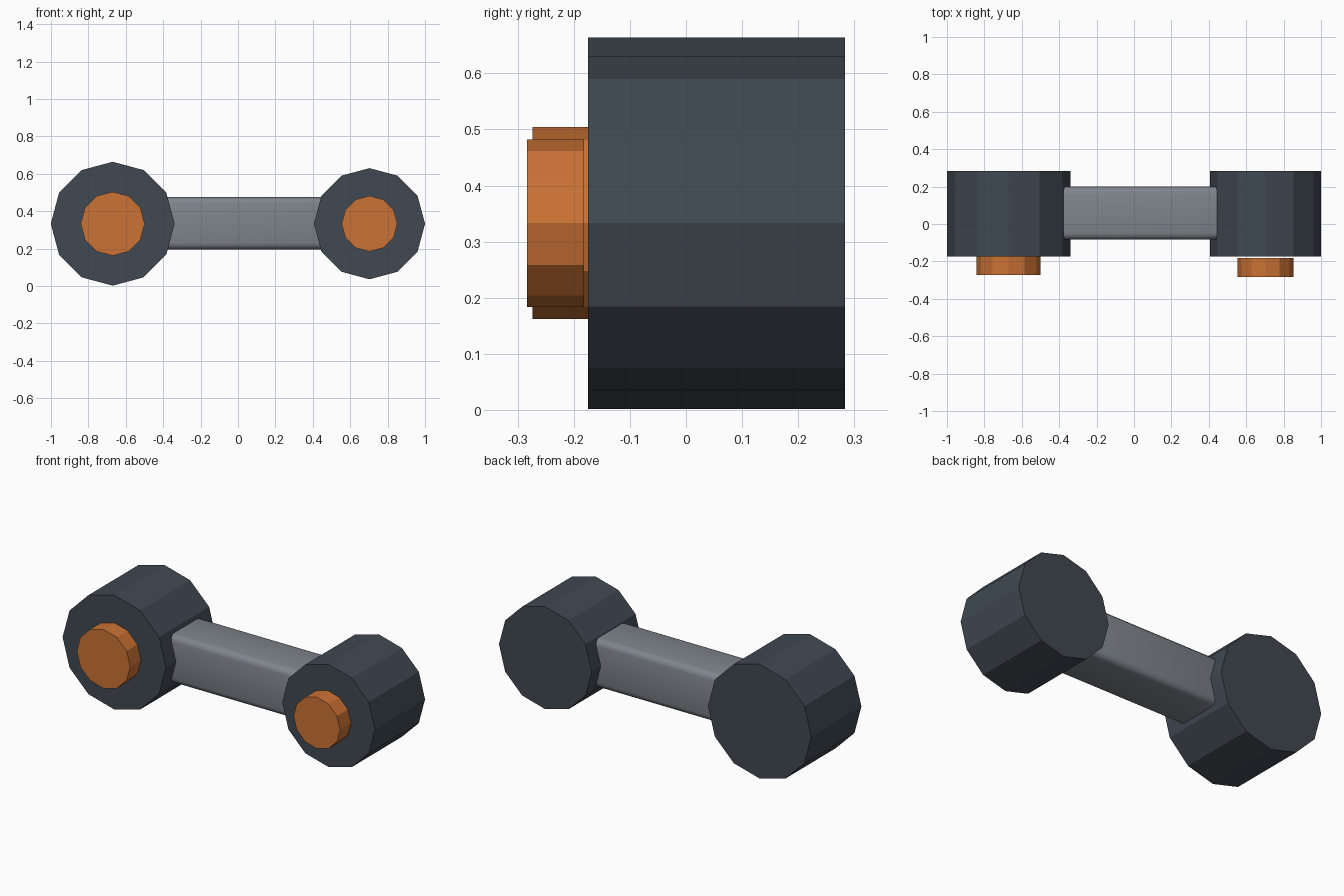
import bpy
import math

cube = bpy.data.objects.get("Cube")
if cube:
    bpy.data.objects.remove(cube, do_unlink=True)


def make_material(name, rgb):
    mat = bpy.data.materials.new(name)
    mat.use_nodes = True
    mat.diffuse_color = (*rgb, 1)
    mat.node_tree.nodes["Principled BSDF"].inputs["Base Color"].default_value = (*rgb, 1)
    return mat


slate = make_material("dark slate", (0.05, 0.066, 0.083))
orange = make_material("orange", (0.6, 0.17, 0.035))
steel = make_material("grey steel", (0.21, 0.235, 0.265))

AXIS_Z = 0.333


def drum(name, x, radius, y_front, y_back, mat):
    """Flat-sided twelve-sided cylinder lying along y, with a corner on top."""
    bpy.ops.mesh.primitive_cylinder_add(
        vertices=12, radius=radius, depth=y_back - y_front,
        location=(x, (y_front + y_back) / 2, AXIS_Z), rotation=(math.pi / 2, 0, 0))
    obj = bpy.context.object
    obj.name = name
    obj.data.materials.append(mat)
    return obj


# Joint drums and their front caps
drum("right_drum", -0.67, 0.331, -0.175, 0.283, slate)
drum("left_drum", 0.703, 0.297, -0.175, 0.283, slate)
drum("right_cap", -0.67, 0.171, -0.274, -0.174, orange)
drum("left_cap", 0.703, 0.149, -0.283, -0.182, orange)

# Connecting bar with rounded edges
bpy.ops.mesh.primitive_cube_add(size=1, location=(0.015, 0.058, 0.335))
bar = bpy.context.object
bar.name = "connecting_bar"
bar.scale = (1.1, 0.283, 0.28)
bpy.ops.object.transform_apply(location=False, rotation=False, scale=True)
bar.data.materials.append(steel)
bevel = bar.modifiers.new("rounded_edges", "BEVEL")
bevel.width = 0.035
bevel.segments = 3
bpy.ops.object.shade_smooth()
